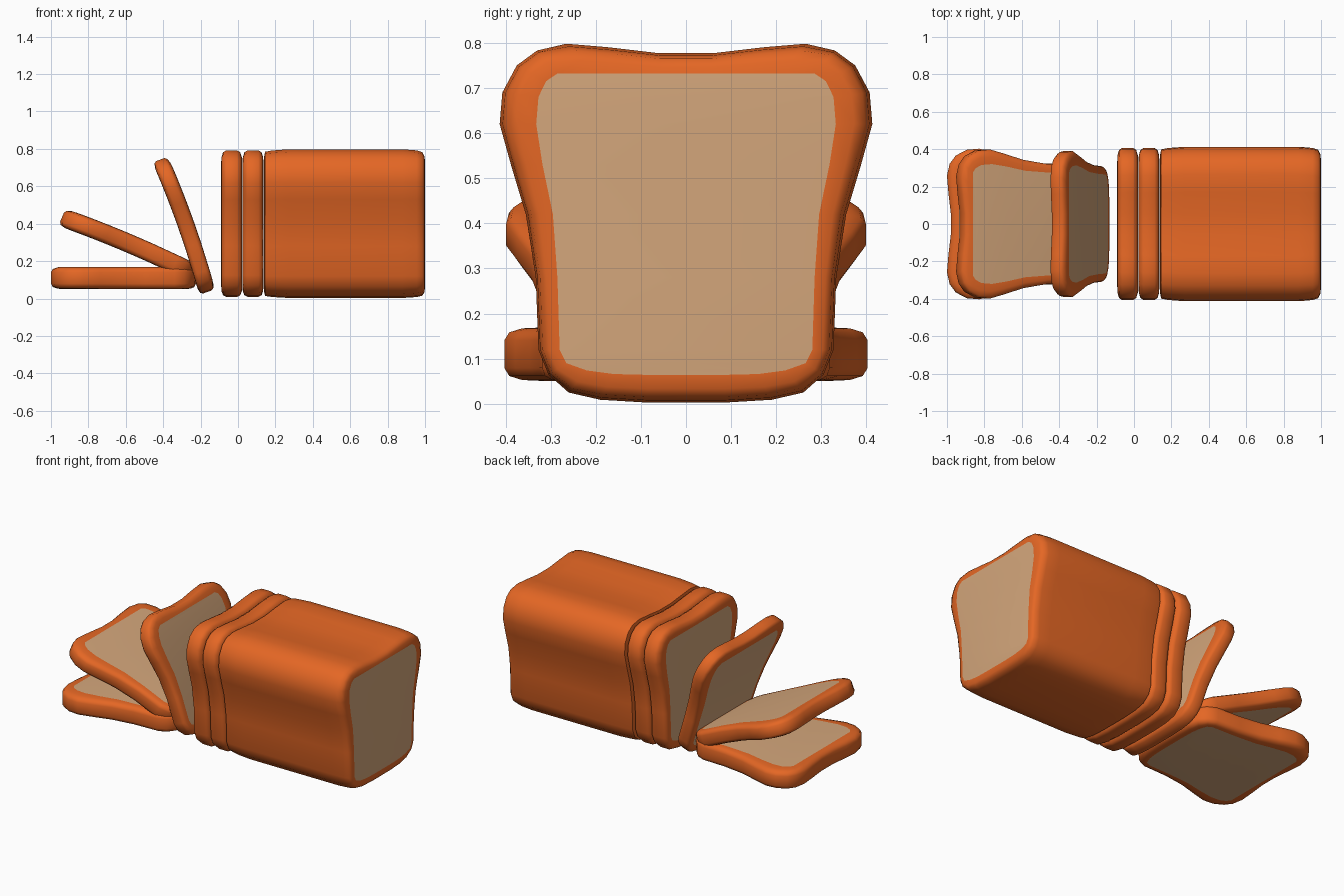
import bpy, bmesh, math
from mathutils import Matrix, Vector

if "Cube" in bpy.data.objects:
    bpy.data.objects.remove(bpy.data.objects["Cube"])


def material(name, rgb):
    m = bpy.data.materials.new(name)
    m.diffuse_color = (*rgb, 1)
    m.use_nodes = True
    m.node_tree.nodes["Principled BSDF"].inputs["Base Color"].default_value = m.diffuse_color
    return m


CRUST = material("orange crust", (0.78, 0.135, 0.018))
CRUMB = material("tan crumb", (0.66, 0.385, 0.20))

# right half of the bread outline and of the crumb outline (y, z), bottom to top
OUTER = [(.09, .003), (.19, .009), (.26, .025), (.305, .065), (.327, .12),
         (.333, .28), (.355, .42), (.388, .53), (.413, .62), (.407, .69),
         (.375, .75), (.33, .783), (.265, .798), (.17, .79), (.06, .777)]
INNER = [(.08, .064), (.16, .066), (.22, .074), (.265, .09), (.28, .12),
         (.285, .28), (.295, .42), (.318, .53), (.332, .62), (.327, .68),
         (.31, .715), (.285, .732), (.20, .724), (.12, .718), (.05, .716)]
N = len(OUTER)
TOP = 11          # from this point up the crumb is closed with one face


def bread(name, rings, matrix, scale=1.0, bend=0.0):
    """Skin rings of (x, blend towards crumb outline), cap both ends with crumb."""
    bm = bmesh.new()
    loops = []
    for x, f in rings:
        half = [(a + (c - a) * f, b + (d - b) * f)
                for (a, b), (c, d) in zip(OUTER, INNER)]
        pts = half + [(-y, z) for y, z in reversed(half)]
        loop = []
        for y, z in pts:
            h = (z - 0.4) * scale
            loop.append(bm.verts.new(matrix @ Vector((x - bend * h * h, y * scale, h))))
        loops.append(loop)
    # crust
    for a, b in zip(loops, loops[1:]):
        for i in range(2 * N):
            j = (i + 1) % (2 * N)
            bm.faces.new((a[i], a[j], b[j], b[i]))
    # crumb, in level strips so that it follows the bend
    for lp in (loops[0], loops[-1]):
        for i in range(TOP):
            bm.faces.new((lp[i], lp[i + 1], lp[2 * N - 2 - i],
                          lp[2 * N - 1 - i])).material_index = 1
        bm.faces.new(lp[TOP:2 * N - TOP]).material_index = 1
    bmesh.ops.recalc_face_normals(bm, faces=bm.faces)
    me = bpy.data.meshes.new(name)
    bm.to_mesh(me)
    bm.free()
    me.materials.append(CRUST)
    me.materials.append(CRUMB)
    ob = bpy.data.objects.new(name, me)
    bpy.context.collection.objects.link(ob)
    bpy.ops.object.select_all(action='DESELECT')
    ob.select_set(True)
    bpy.context.view_layer.objects.active = ob
    bpy.ops.object.shade_smooth_by_angle(angle=math.radians(50))


def bread_slice(name, x, z, tilt, thick, scale, bend=0.0):
    """A slice centred at (x, z), its top tipped towards -x by tilt degrees."""
    side = [(.5, 1), (.485, .5), (.41, .14), (.26, 0)]
    rings = [(-t * thick, f) for t, f in side] + [(t * thick, f) for t, f in reversed(side)]
    m = Matrix.Translation((x, 0, z)) @ Matrix.Rotation(-math.radians(tilt), 4, 'Y')
    bread(name, rings, m, scale, bend)


# uncut loaf
bread("loaf", [(.138, 1), (.14, .5), (.145, .18), (.18, .09), (.27, 0), (.88, 0),
               (.955, .08), (.985, .2), (.997, .5), (1.0, 1)],
      Matrix.Translation((0, 0, .4)))

# slices: two upright, one leaning, one resting, one lying flat
bread_slice("upright_slice_inner", .08, .40, 0, .112, .985)
bread_slice("upright_slice_outer", -.034, .40, 0, .112, .985)
bread_slice("leaning_slice", -.277, .393, 19.5, .09, .945, .1)
bread_slice("resting_slice", -.583, .295, 67, .10, .965, .08)
bread_slice("flat_slice", -.612, .11, 90, .118, .975)
